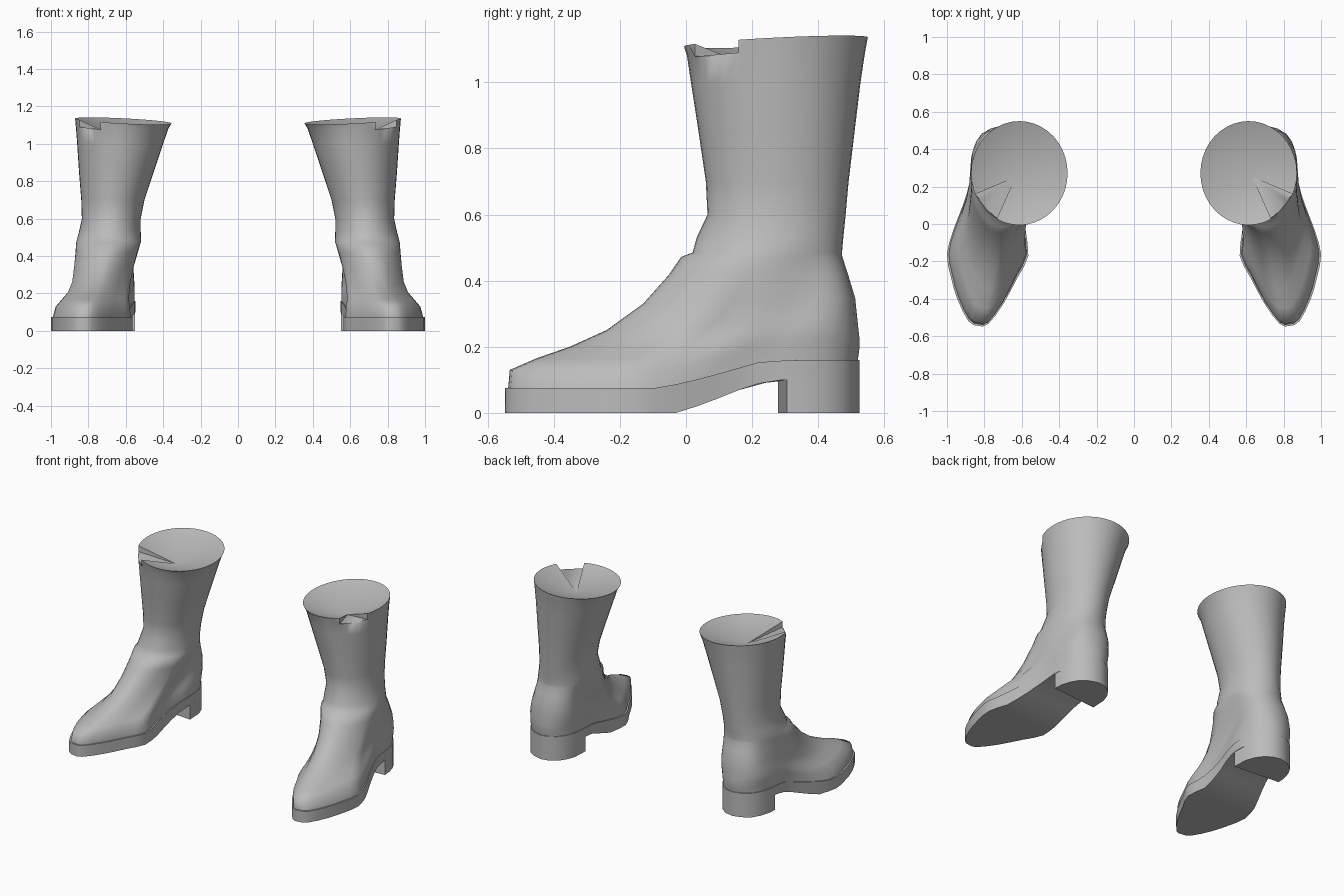
import bpy, bmesh, math

if "Cube" in bpy.data.objects:
    bpy.data.objects.remove(bpy.data.objects["Cube"])

# Sole outline of the right-hand boot, from the toe round the outside to the heel and back
COARSE = [(.83, -.545), (.885, -.52), (.945, -.40), (.98, -.28), (1.0, -.16),
          (.965, -.03), (.915, .10), (.88, .22), (.87, .36), (.82, .475),
          (.71, .525), (.61, .485), (.555, .38), (.55, .26), (.575, .12),
          (.58, -.03), (.565, -.17), (.625, -.29), (.70, -.43), (.78, -.535)]

# Upper sections: height, x range, y range, roundness, share of the sole's rise
SECTIONS = [(.075, .56, .99, -.535, .52, 0, 1),
            (.13, .565, .975, -.53, .525, 0, .8),
            (.165, .57, .945, -.45, .525, 0, .7),
            (.20, .57, .91, -.35, .522, .05, .6),
            (.25, .565, .888, -.24, .518, .2, .45),
            (.33, .55, .88, -.13, .512, .45, .2),
            (.42, .53, .873, -.05, .49, .75, 0),
            (.472, .517, .867, -.015, .473, .9, 0),
            (.485, .517, .863, .02, .472, .95, 0),
            (.53, .52, .85, .032, .476, 1, 0),
            (.60, .52, .835, .065, .483, 1, 0),
            (.70, .50, .838, .06, .492, 1, 0),
            (.85, .45, .85, .038, .51, 1, 0),
            (1.0, .40, .86, .015, .528, 1, 0),
            (1.08, .373, .866, .003, .54, 1, 0)]

leather = bpy.data.materials.new("grey_leather")
leather.diffuse_color = (.5, .5, .5, 1)
leather.use_nodes = True
leather.node_tree.nodes["Principled BSDF"].inputs["Base Color"].default_value = leather.diffuse_color


def refine(pts):
    """Add a smooth midpoint between each pair of outline points."""
    out, n = [], len(pts)
    for i in range(n):
        p, a, b, q = (pts[(i + k) % n] for k in (-1, 0, 1, 2))
        out.append(a)
        out.append(tuple((9 * (a[k] + b[k]) - p[k] - q[k]) / 16 for k in (0, 1)))
    return out


OUTLINE = refine(COARSE)
N = len(OUTLINE)


def interp(points, y):
    """Piecewise linear height along the foot."""
    if y <= points[0][0]:
        return points[0][1]
    for (a, za), (b, zb) in zip(points, points[1:]):
        if y <= b:
            return za + (zb - za) * (y - a) / (b - a)
    return points[-1][1]


def sole_top(y):
    return interp([(-.08, .075), (.05, .105), (.22, .153), (.32, .16)], y)


def sole_bottom(y):
    return interp([(-.02, 0), (.10, .045), (.20, .085), (.28, .10)], y)


def finish(name, bm, angle):
    bmesh.ops.recalc_face_normals(bm, faces=bm.faces[:])
    mesh = bpy.data.meshes.new(name)
    bm.to_mesh(mesh)
    bm.free()
    mesh.materials.append(leather)
    obj = bpy.data.objects.new(name, mesh)
    bpy.context.collection.objects.link(obj)
    bpy.ops.object.select_all(action='DESELECT')
    obj.select_set(True)
    bpy.context.view_layer.objects.active = obj
    bpy.ops.object.shade_smooth_by_angle(angle=math.radians(angle))


def bridge(bm, a, b):
    n = len(a)
    for i in range(n):
        j = (i + 1) % n
        bm.faces.new((a[i], a[j], b[j], b[i]))


def strip_cap(bm, ring):
    """Close an outline with strips running across the foot."""
    h = N // 2
    bm.faces.new((ring[0], ring[1], ring[N - 1]))
    for i in range(1, h - 1):
        bm.faces.new((ring[i], ring[i + 1], ring[N - 1 - i], ring[N - i]))
    bm.faces.new((ring[h - 1], ring[h], ring[h + 1]))


def make_upper(side, sx):
    bm = bmesh.new()
    rings = []
    for z, x0, x1, y0, y1, blend, rise in SECTIONS:
        ring = []
        for i, (ox, oy) in enumerate(OUTLINE):
            t = math.tau * i / N
            u = (ox - .55) / .45 * (1 - blend) + (.5 + .5 * math.sin(t)) * blend
            v = (oy + .545) / 1.07 * (1 - blend) + (.5 - .5 * math.cos(t)) * blend
            x, y = x0 + u * (x1 - x0), y0 + v * (y1 - y0)
            # The rear stays as full as the heel below it
            w = interp([(-.05, 0), (.2, 1)], oy) * (1 - blend)
            x += (.71 + (ox - .71) * .97 - x) * w
            ring.append(bm.verts.new((sx * x, y, z + rise * (sole_top(y) - .075))))
        rings.append(ring)

    # Slanted rim with a straight notch on the outer front
    def rim_point(deg):
        t = math.radians(deg)
        x, y = .613 + .258 * math.sin(t), .272 - .278 * math.cos(t)
        return x, y, 1.1225 + .05 * (x - .613 + y - .27)

    first, last = 3, 7
    (ax, ay, az), (bx, by, bz) = rim_point(28), rim_point(66)
    high = {first: bm.verts.new((sx * ax, ay, az)), last: bm.verts.new((sx * bx, by, bz))}
    rim = []
    for i in range(N):
        x, y, z = rim_point(360 * i / N)
        if first <= i <= last:
            f = (i - first) / (last - first)
            x, y, z = ax + (bx - ax) * f, ay + (by - ay) * f, 1.078 + .012 * f
        rim.append(bm.verts.new((sx * x, y, z)))
    rings.append(rim)
    for a, b in zip(rings, rings[1:]):
        bridge(bm, a, b)
    strip_cap(bm, rings[0])

    # Sunken cover inside the rim, open towards the notch
    centre = bm.verts.new((sx * .635, .25, 1.03))
    for i in range(N):
        j = (i + 1) % N
        a = high[last] if i == last else rim[i]
        b = high[first] if j == first else rim[j]
        bm.faces.new((centre, a, b))
    for i, k in ((first, first - 1), (last, last + 1)):
        bm.faces.new((centre, high[i], rim[i]))
        bm.faces.new((rim[k], high[i], rim[i]))
    finish(side + "_boot_upper", bm, 62)


def make_sole(side, sx):
    bm = bmesh.new()
    low = [bm.verts.new((sx * x, y, sole_bottom(y))) for x, y in OUTLINE]
    top = [bm.verts.new((sx * x, y, sole_top(y))) for x, y in OUTLINE]
    bridge(bm, low, top)
    strip_cap(bm, low)
    strip_cap(bm, top)
    finish(side + "_sole", bm, 50)


def make_heel(side, sx):
    bm = bmesh.new()
    plan = [(.873, .305)] + OUTLINE[16:25] + [(.55, .278)]
    low = [bm.verts.new((sx * x, y, 0)) for x, y in plan]
    top = [bm.verts.new((sx * x, y, .11)) for x, y in plan]
    bridge(bm, low, top)
    bm.faces.new(low)
    bm.faces.new(top)
    finish(side + "_heel", bm, 50)


for side, sx in (("right", 1), ("left", -1)):
    make_upper(side, sx)
    make_sole(side, sx)
    make_heel(side, sx)
